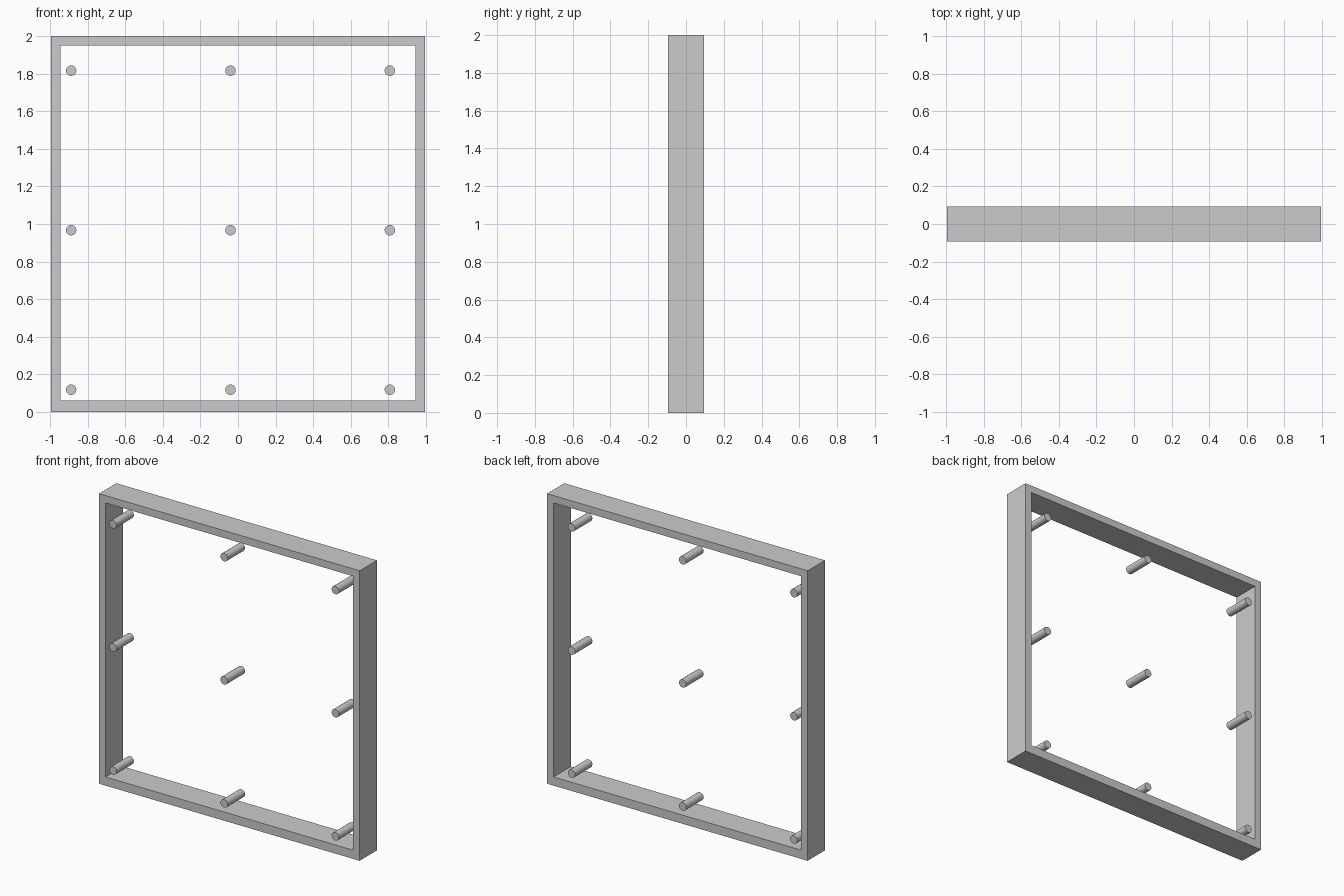
import bpy, bmesh, math

if "Cube" in bpy.data.objects:
    bpy.data.objects.remove(bpy.data.objects["Cube"])

HALF_W, HALF_D, HEIGHT = 0.994, 0.094, 2.0


def finish(bm, name):
    bmesh.ops.recalc_face_normals(bm, faces=bm.faces)
    mesh = bpy.data.meshes.new(name)
    bm.to_mesh(mesh)
    bm.free()
    obj = bpy.data.objects.new(name, mesh)
    bpy.context.collection.objects.link(obj)
    return obj


def rect(x, z0, z1):
    return [(-x, z0), (x, z0), (x, z1), (-x, z1)]


# Square frame: outer and inner outlines bridged front, back and across the depth
bm = bmesh.new()
outer, inner = rect(HALF_W, 0, HEIGHT), rect(0.944, 0.06, 1.949)
loops = [[bm.verts.new((x, y, z)) for x, z in outline]
         for outline, y in ((outer, -HALF_D), (outer, HALF_D),
                            (inner, HALF_D), (inner, -HALF_D))]
for i in range(4):
    a, b = loops[i], loops[(i + 1) % 4]
    for j in range(4):
        k = (j + 1) % 4
        bm.faces.new((a[j], a[k], b[k], b[j]))
finish(bm, "frame")

# Three by three grid of pegs running through the depth
for row, z in enumerate((0.118, 0.967, 1.816)):
    for col, x in enumerate((-0.888, -0.04, 0.808)):
        bpy.ops.mesh.primitive_cylinder_add(
            vertices=16, radius=0.028, depth=2 * HALF_D,
            location=(x, 0, z), rotation=(math.pi / 2, 0, 0))
        bpy.context.object.name = f"peg_{row + 1}_{col + 1}"
